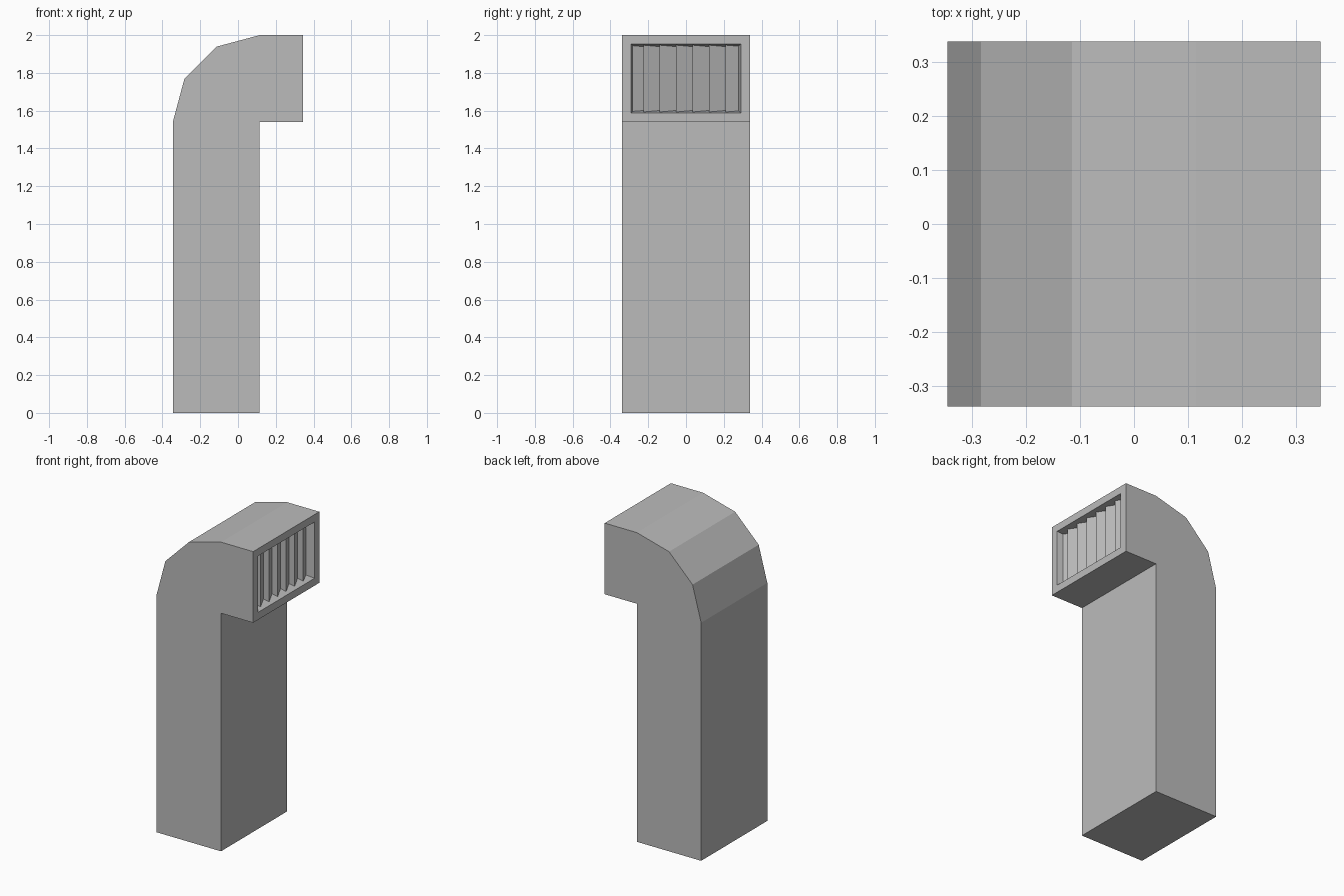
import bpy
import bmesh
from math import cos, sin, radians

cube = bpy.data.objects.get("Cube")
if cube:
    bpy.data.objects.remove(cube, do_unlink=True)

grey = bpy.data.materials.new("light_grey_metal")
grey.use_nodes = True
colour = (0.5, 0.5, 0.5, 1)
grey.diffuse_color = colour
grey.node_tree.nodes["Principled BSDF"].inputs["Base Color"].default_value = colour


def add_object(name, bm):
    mesh = bpy.data.meshes.new(name)
    bm.to_mesh(mesh)
    bm.free()
    mesh.materials.append(grey)
    obj = bpy.data.objects.new(name, mesh)
    bpy.context.collection.objects.link(obj)
    return obj


# Main sizes
half_width = 0.338
mouth_x = 0.345
bend_x, bend_z, bend_r = 0.115, 1.54, 0.46
rim = 0.048

# Duct: side profile with a faceted elbow, extruded across the width
profile = [(-mouth_x, 0), (bend_x, 0), (bend_x, bend_z),
           (mouth_x, bend_z), (mouth_x, bend_z + bend_r)]
for angle in range(90, 181, 30):
    a = radians(angle)
    profile.append((bend_x + bend_r * cos(a), bend_z + bend_r * sin(a)))

bm = bmesh.new()
side = bm.faces.new([bm.verts.new((x, -half_width, z)) for x, z in profile])
extruded = bmesh.ops.extrude_face_region(bm, geom=[side])["geom"]
new_verts = [v for v in extruded if isinstance(v, bmesh.types.BMVert)]
bmesh.ops.translate(bm, verts=new_verts, vec=(0, 2 * half_width, 0))
bmesh.ops.recalc_face_normals(bm, faces=bm.faces)

# Mouth: inset a rim and open the middle
mouth = max(bm.faces, key=lambda f: f.calc_center_median().x)
bmesh.ops.inset_region(bm, faces=[mouth], thickness=rim, use_even_offset=True)
bmesh.ops.delete(bm, geom=[mouth], context='FACES')
add_object("duct", bm)

# Louvre: saw-tooth slats set in a slightly tapered recess
taper = 0.2
open_y = half_width - rim
floor_z, ceiling_z = bend_z + rim, bend_z + bend_r - rim
pitch, front_depth, tooth = 0.087, 0.025, 0.04
back_depth = front_depth + tooth
first_y = -0.226

# Path of (y, depth) running across the opening
left_depth, right_depth = 0.04, 0.054
path = [(-open_y, 0), (-open_y + taper * left_depth, left_depth)]
for i in range(6):
    y = first_y + i * pitch
    path += [(y, back_depth), (y, front_depth)]
path += [(open_y - taper * right_depth, right_depth), (open_y, 0)]

bm = bmesh.new()
low = [bm.verts.new((mouth_x - d, y, floor_z + taper * d)) for y, d in path]
high = [bm.verts.new((mouth_x - d, y, ceiling_z - taper * d)) for y, d in path]
for i in range(len(path) - 1):
    bm.faces.new((low[i], low[i + 1], high[i + 1], high[i]))
bm.faces.new(high)
bm.faces.new(low[::-1])
add_object("louvre_slats", bm)
